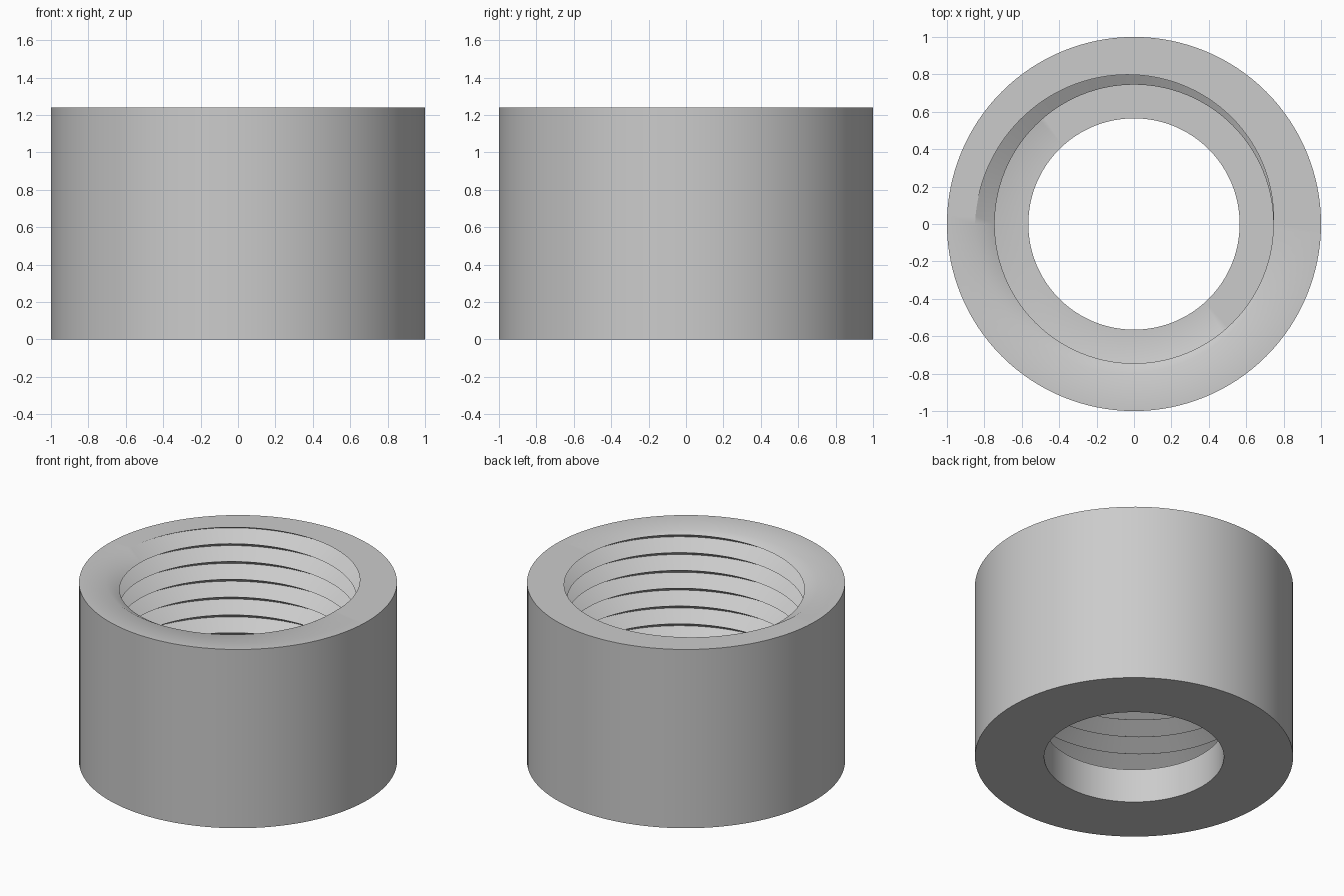
import bpy, bmesh, math

if "Cube" in bpy.data.objects:
    bpy.data.objects.remove(bpy.data.objects["Cube"], do_unlink=True)

HEIGHT, FLOOR = 1.24, 0.235        # full height, top of the inner lip
OUTER, BORE = 1.0, 0.565           # outside radius, lower hole radius
CREST, ROOT = 0.745, 0.85          # inner and outer thread radii
PITCH, SEGMENTS = 0.1235, 128
HALF_TURNS = 20


def thread_radius(drop, turn):
    """V-shaped thread: crest on whole turns, root halfway between."""
    phase = drop / PITCH + turn
    return CREST + (ROOT - CREST) * 2 * abs(phase - round(phase))


def section(turn):
    """Closed radius/height outline of the wall at one angle."""
    points = [(OUTER, 0), (OUTER, HEIGHT)]
    for k in range(HALF_TURNS + 1):
        drop = min(max(PITCH * (k / 2 - turn), 0), HEIGHT - FLOOR)
        points.append((thread_radius(drop, turn), HEIGHT - drop))
    return points + [(BORE, FLOOR), (BORE, 0)]


# Sweep the outline around the axis, following the helix
bm = bmesh.new()
columns = []
for i in range(SEGMENTS + 1):
    turn = i / SEGMENTS
    angle = turn * math.tau
    columns.append([bm.verts.new((r * math.cos(angle), r * math.sin(angle), z))
                    for r, z in section(turn)])

for a, b in zip(columns, columns[1:]):
    for j in range(len(a)):
        n = (j + 1) % len(a)
        bm.faces.new((a[j], b[j], b[n], a[n]))

# Close the seam and collapse the thread run-outs
bmesh.ops.remove_doubles(bm, verts=bm.verts[:], dist=0.0001)
bmesh.ops.recalc_face_normals(bm, faces=bm.faces[:])

mesh = bpy.data.meshes.new("threaded_collar")
bm.to_mesh(mesh)
bm.free()
collar = bpy.data.objects.new("threaded_collar", mesh)
bpy.context.collection.objects.link(collar)

# Plain grey finish
grey = bpy.data.materials.new("light grey")
grey.use_nodes = True
color = (0.6, 0.6, 0.6, 1)
grey.diffuse_color = color
grey.node_tree.nodes["Principled BSDF"].inputs["Base Color"].default_value = color
mesh.materials.append(grey)

# Smooth curved walls, crisp thread crests and rims
bpy.ops.object.select_all(action="DESELECT")
collar.select_set(True)
bpy.context.view_layer.objects.active = collar
bpy.ops.object.shade_smooth_by_angle(angle=math.radians(35))
